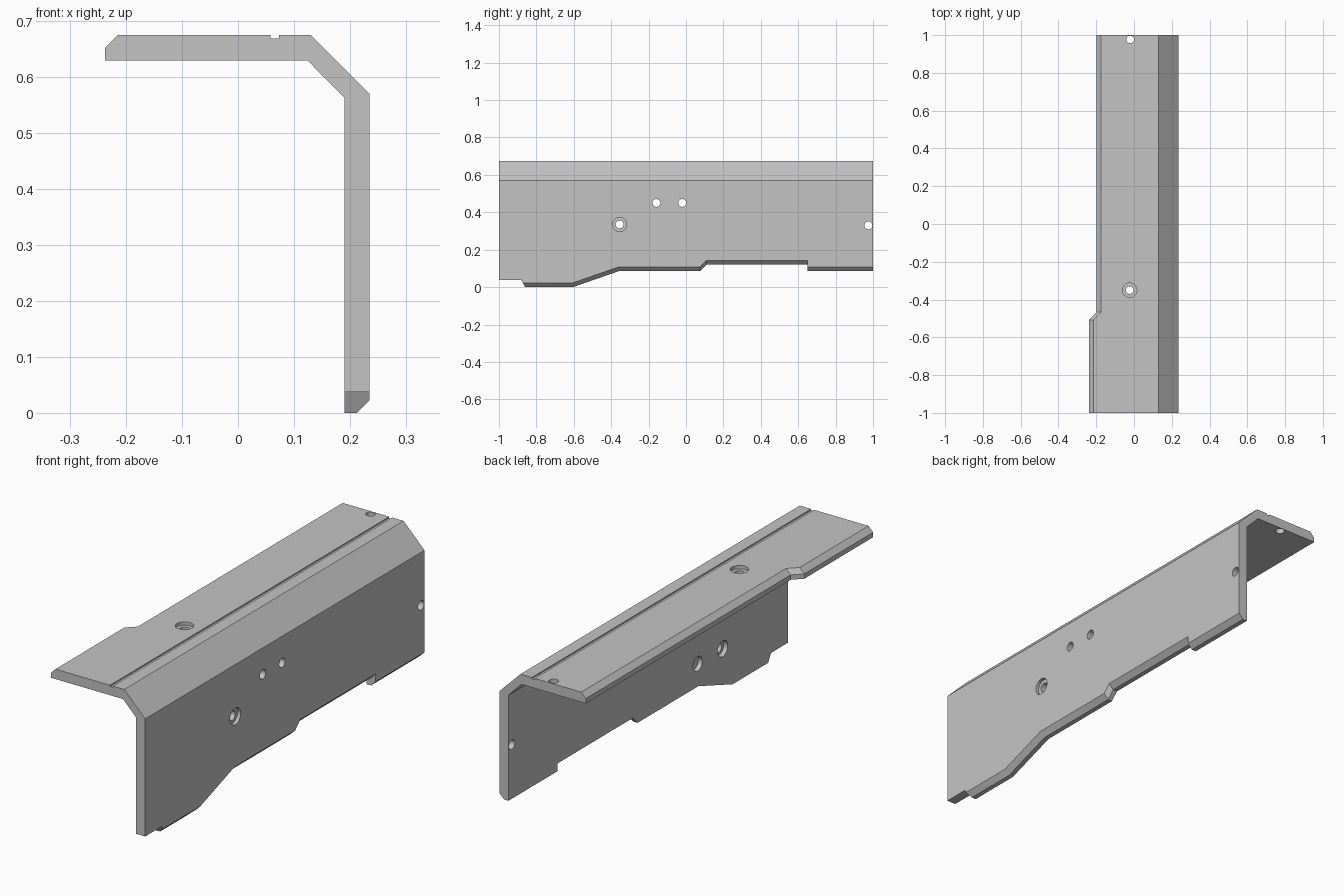
import bpy, bmesh, math
from mathutils import Matrix

cube = bpy.data.objects.get("Cube")
if cube:
    bpy.data.objects.remove(cube, do_unlink=True)

grey = bpy.data.materials.new("plain grey")
grey.use_nodes = True
colour = (0.55, 0.55, 0.55, 1)
grey.diffuse_color = colour
grey.node_tree.nodes["Principled BSDF"].inputs["Base Color"].default_value = colour


def finish(name, bm):
    bmesh.ops.recalc_face_normals(bm, faces=bm.faces)
    mesh = bpy.data.meshes.new(name)
    bm.to_mesh(mesh)
    bm.free()
    mesh.materials.append(grey)
    obj = bpy.data.objects.new(name, mesh)
    bpy.context.collection.objects.link(obj)
    return obj


def loft(name, rings):
    """Closed solid through matching rings of points."""
    bm = bmesh.new()
    loops = [[bm.verts.new(p) for p in ring] for ring in rings]
    n = len(loops[0])
    for a, b in zip(loops, loops[1:]):
        for i in range(n):
            j = (i + 1) % n
            bm.faces.new((a[i], a[j], b[j], b[i]))
    bm.faces.new(loops[0])
    bm.faces.new(loops[-1])
    return finish(name, bm)


def cylinder(name, centre, radius, depth, axis):
    bm = bmesh.new()
    turn = Matrix.Rotation(math.pi / 2, 4, "Y") if axis == "x" else Matrix()
    bmesh.ops.create_cone(bm, cap_ends=True, segments=32, radius1=radius,
                          radius2=radius, depth=depth,
                          matrix=Matrix.Translation(centre) @ turn)
    return finish(name, bm)


def cut(target, cutter):
    mod = target.modifiers.new("cut", "BOOLEAN")
    mod.operation = "DIFFERENCE"
    mod.solver = "EXACT"
    mod.object = cutter
    bpy.context.view_layer.objects.active = target
    bpy.ops.object.modifier_apply(modifier=mod.name)
    bpy.data.objects.remove(cutter, do_unlink=True)


# Bent plate with the long groove in its top
section = [(-0.3, 0.63), (-0.3, 0.675), (0.058, 0.675), (0.058, 0.669),
           (0.073, 0.669), (0.073, 0.675), (0.13, 0.675), (0.235, 0.57),
           (0.235, -0.05), (0.19, -0.05), (0.19, 0.563), (0.124, 0.63)]
plate = loft("bent_plate", [[(x, y, z) for x, z in section] for y in (-1, 1)])

# Stepped lower edge, bevelled on the outside
lower = [(-0.89, 0), (-0.605, 0), (-0.36, 0.085), (0.075, 0.085),
         (0.11, 0.12), (0.65, 0.12), (0.65, 0.085), (1.1, 0.085),
         (1.1, -0.2), (-0.89, -0.2)]
cut(plate, loft("lower_cutter", [[(x, y, z + rise) for y, z in lower]
                                 for x, rise in ((0.15, 0), (0.212, 0), (0.26, 0.048))]))

# Square notch at the front of the lower edge
notch = [(-1.1, 0.037), (-0.88, 0.037), (-0.86, 0), (-0.86, -0.2), (-1.1, -0.2)]
cut(plate, loft("notch_cutter", [[(x, y, z) for y, z in notch] for x in (0.15, 0.3)]))

# Side edge of the top, with its wider front and bevel
side = [(-0.238, -1.1), (-0.238, -0.507), (-0.198, -0.467), (-0.198, 1.1),
        (-0.5, 1.1), (-0.5, -1.1)]
cut(plate, loft("side_cutter", [[(x + shift, y, z) for x, y in side]
                                for z, shift in ((0.6, 0), (0.652, 0), (0.7, 0.048))]))

# Holes through the wall and through the top
for y, z in ((-0.355, 0.335), (-0.158, 0.45), (-0.02, 0.45), (0.975, 0.33)):
    cut(plate, cylinder("wall_hole", (0.21, y, z), 0.021, 0.2, "x"))
for x, y in ((-0.023, -0.35), (-0.02, 0.977)):
    cut(plate, cylinder("top_hole", (x, y, 0.65), 0.02, 0.2, "z"))

# Wide recesses around two of the holes
cut(plate, cylinder("wall_recess", (0.245, -0.355, 0.335), 0.038, 0.05, "x"))
cut(plate, cylinder("top_recess", (-0.023, -0.35, 0.685), 0.038, 0.05, "z"))

# Blind pockets on the inside of the wall
for y, radius in ((-0.355, 0.033), (-0.534, 0.036)):
    cut(plate, cylinder("pocket", (0.185, y, 0.188), radius, 0.05, "x"))
cut(plate, cylinder("pocket_core", (0.2, -0.534, 0.188), 0.021, 0.05, "x"))

bpy.ops.object.select_all(action="DESELECT")
plate.select_set(True)
bpy.context.view_layer.objects.active = plate
bpy.ops.object.shade_smooth_by_angle(angle=math.radians(25))
